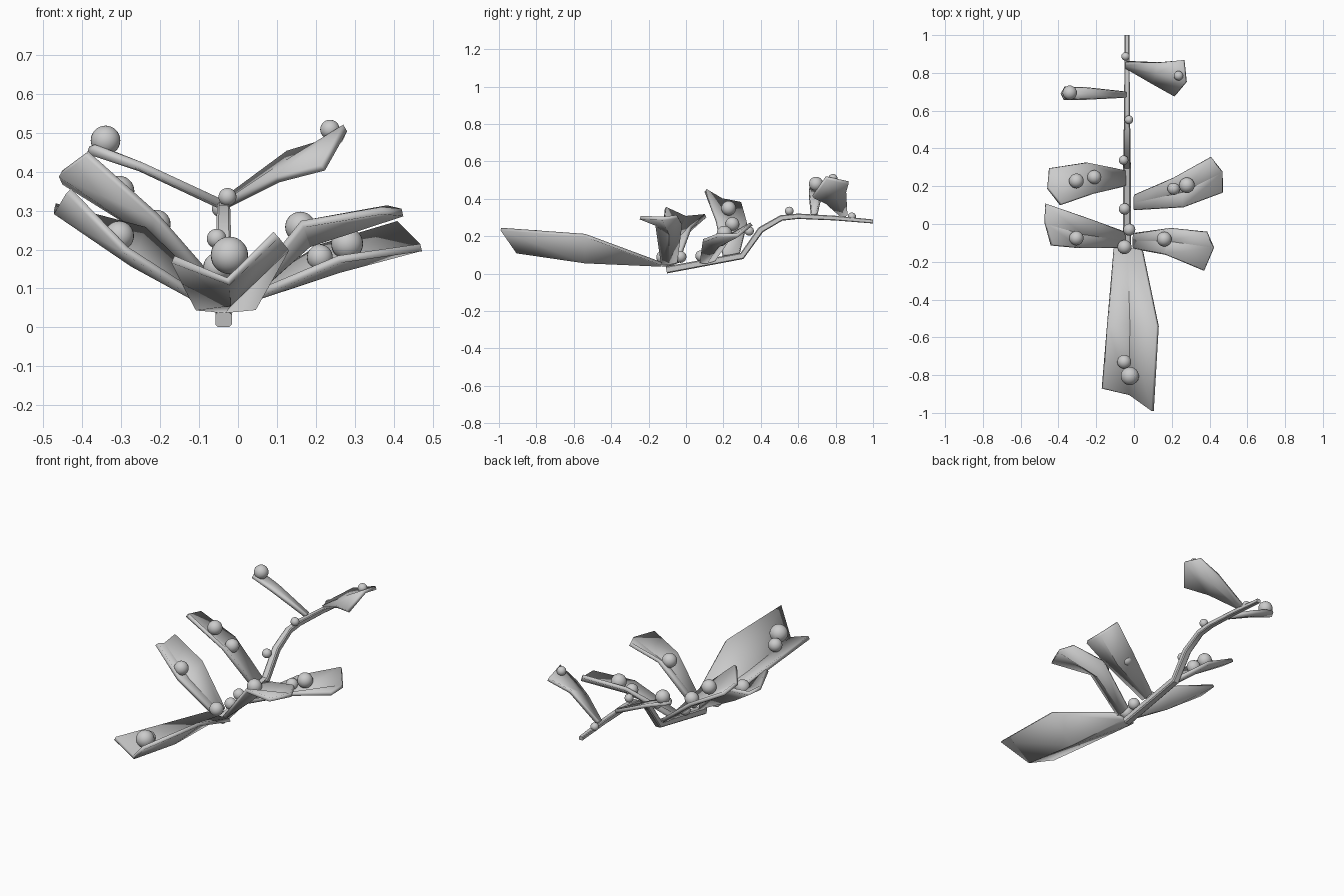
import bpy, bmesh, math
from mathutils import Vector


def finish(name, bm, angle=30):
    bmesh.ops.recalc_face_normals(bm, faces=bm.faces)
    me = bpy.data.meshes.new(name)
    bm.to_mesh(me)
    bm.free()
    ob = bpy.data.objects.new(name, me)
    bpy.context.collection.objects.link(ob)
    bpy.ops.object.select_all(action='DESELECT')
    ob.select_set(True)
    bpy.context.view_layer.objects.active = ob
    bpy.ops.object.shade_smooth_by_angle(angle=math.radians(angle))
    return ob


def leaf(name, base, mid, tip, thick=0.02):
    """Folded leaf: rows run edge, midrib, edge from the stem to the tip."""
    b0, b1 = Vector(base[0]), Vector(base[1])
    centre = (b0 + b1) / 2 - Vector((0, 0, 0.006))
    bm = bmesh.new()
    rows = [[bm.verts.new(p) for p in row] for row in ((b0, centre, b1), mid, tip)]
    for r in range(2):
        for c in range(2):
            bm.faces.new((rows[r][c], rows[r][c + 1], rows[r + 1][c + 1], rows[r + 1][c]))
    ob = finish(name, bm)
    mod = ob.modifiers.new("thickness", 'SOLIDIFY')
    mod.thickness = thick
    mod.offset = 0


def drop(name, x, y, z, r):
    bm = bmesh.new()
    bmesh.ops.create_uvsphere(bm, u_segments=24, v_segments=14, radius=r)
    bmesh.ops.translate(bm, verts=bm.verts, vec=(x, y, z))
    finish(name, bm, 60)


# Stem: chamfered square section lofted along a bent path (y, z, half width)
path = [(-0.105, 0.02, 0.021), (0.30, 0.095, 0.020), (0.40, 0.235, 0.019), (0.51, 0.298, 0.017),
        (0.60, 0.307, 0.016), (0.80, 0.297, 0.014), (1.0, 0.279, 0.012)]
bm = bmesh.new()
rings = []
for i, (y, z, w) in enumerate(path):
    a, b = path[max(i - 1, 0)], path[min(i + 1, len(path) - 1)]
    t = Vector((0, b[0] - a[0], b[1] - a[1])).normalized()
    n = Vector((0, -t.z, t.y))
    k = 0.7
    section = [(1, k), (k, 1), (-k, 1), (-1, k), (-1, -k), (-k, -1), (k, -1), (1, -k)]
    rings.append([bm.verts.new(Vector((-0.037, y, z)) + Vector((u * w, 0, 0)) + n * v * w * 0.9)
                  for u, v in section])
for r0, r1 in zip(rings, rings[1:]):
    for j in range(8):
        bm.faces.new((r0[j], r0[(j + 1) % 8], r1[(j + 1) % 8], r1[j]))
bm.faces.new(rings[0])
bm.faces.new(rings[-1])
finish("stem", bm)

# Leaves
leaf("front_leaf", [(-0.105, -0.13, 0.053), (0.04, -0.13, 0.053)],
     [(-0.14, -0.54, 0.12), (-0.02, -0.54, 0.065), (0.125, -0.54, 0.205)],
     [(-0.167, -0.87, 0.175), (-0.025, -0.905, 0.118), (0.098, -0.99, 0.238)])
leaf("lower_left_leaf", [(-0.05, -0.125, 0.045), (-0.05, -0.045, 0.065)],
     [(-0.29, -0.125, 0.20), (-0.27, -0.055, 0.165), (-0.24, 0.025, 0.25)],
     [(-0.435, -0.11, 0.35), (-0.468, 0.0, 0.30), (-0.47, 0.105, 0.31)])
leaf("lower_right_leaf", [(0.0, -0.13, 0.055), (0.0, -0.05, 0.065)],
     [(0.165, -0.16, 0.265), (0.18, -0.09, 0.215), (0.19, -0.025, 0.27)],
     [(0.37, -0.245, 0.30), (0.422, -0.125, 0.295), (0.385, -0.045, 0.305)])
leaf("middle_left_leaf", [(-0.05, 0.2, 0.10), (-0.05, 0.285, 0.11)],
     [(-0.21, 0.165, 0.285), (-0.22, 0.245, 0.235), (-0.25, 0.325, 0.27)],
     [(-0.388, 0.105, 0.445), (-0.455, 0.19, 0.395), (-0.445, 0.295, 0.375)])
leaf("middle_right_leaf", [(0.0, 0.075, 0.065), (0.0, 0.15, 0.075)],
     [(0.26, 0.09, 0.175), (0.26, 0.17, 0.15), (0.21, 0.24, 0.205)],
     [(0.47, 0.168, 0.205), (0.468, 0.275, 0.205), (0.408, 0.35, 0.265)])
leaf("upper_left_leaf", [(-0.045, 0.67, 0.32), (-0.045, 0.70, 0.32)],
     [(-0.25, 0.66, 0.415), (-0.25, 0.69, 0.41), (-0.25, 0.722, 0.415)],
     [(-0.37, 0.66, 0.46), (-0.385, 0.69, 0.455), (-0.365, 0.725, 0.46)])
leaf("upper_right_leaf", [(-0.04, 0.825, 0.31), (-0.04, 0.86, 0.32)],
     [(0.10, 0.745, 0.38), (0.125, 0.80, 0.42), (0.13, 0.855, 0.445)],
     [(0.218, 0.68, 0.41), (0.275, 0.75, 0.512), (0.263, 0.868, 0.485)])

# Dew drops on leaves and stem
drops = [(-0.022, -0.805, 0.185, 0.048), (-0.052, -0.73, 0.155, 0.037), (-0.305, -0.075, 0.235, 0.038),
         (0.16, -0.08, 0.258, 0.039), (-0.305, 0.228, 0.35, 0.039), (-0.21, 0.248, 0.265, 0.037),
         (0.21, 0.187, 0.18, 0.033), (0.28, 0.205, 0.215, 0.041), (-0.34, 0.695, 0.48, 0.038),
         (0.236, 0.785, 0.508, 0.025), (-0.045, 0.887, 0.305, 0.022), (-0.027, 0.552, 0.335, 0.023),
         (-0.055, 0.338, 0.228, 0.025), (-0.05, 0.08, 0.095, 0.03), (-0.025, -0.03, 0.09, 0.032),
         (-0.05, -0.122, 0.088, 0.037)]
for i, d in enumerate(drops):
    drop(f"dew_drop_{i + 1}", *d)
